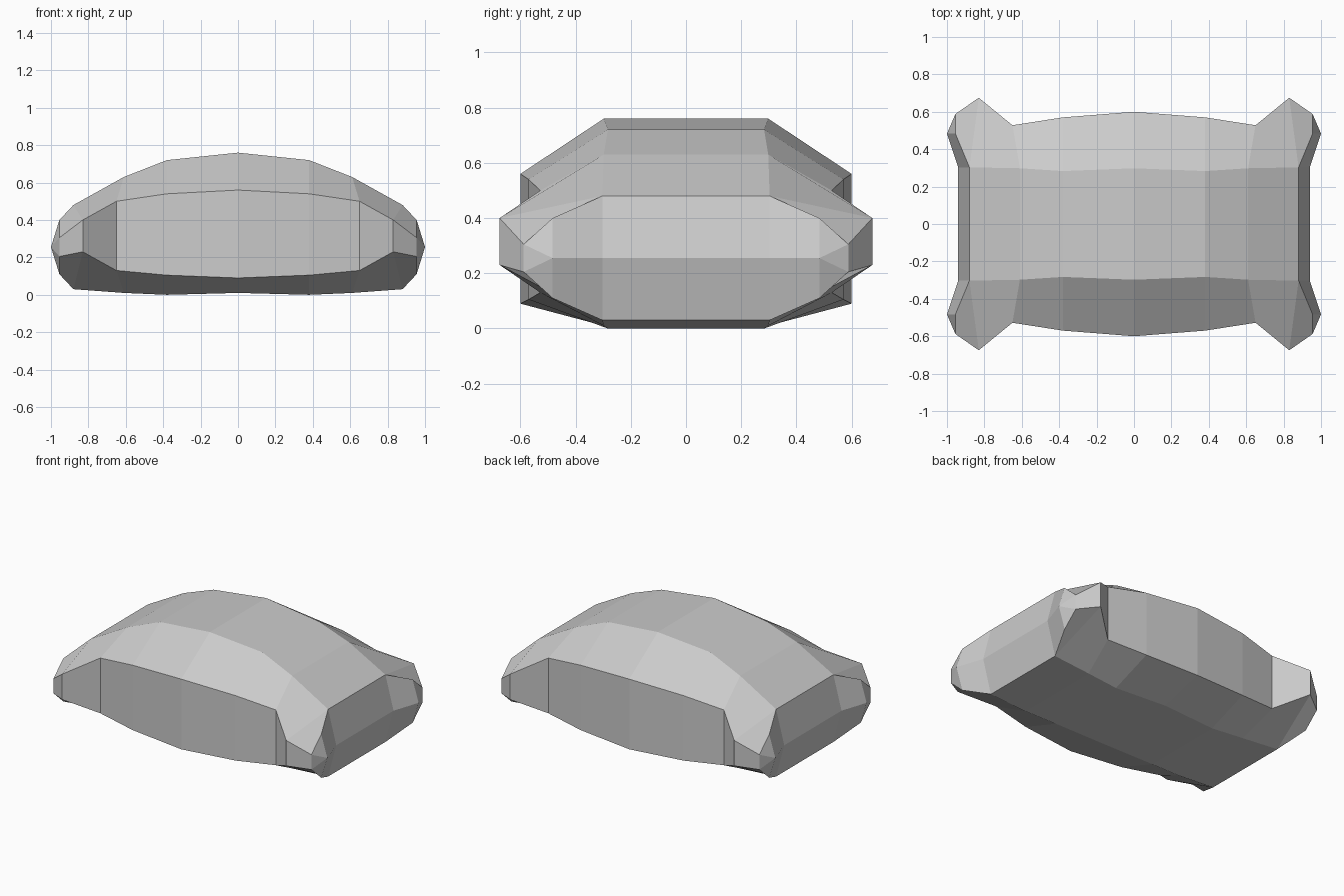
import bpy, bmesh

if "Cube" in bpy.data.objects:
    bpy.data.objects.remove(bpy.data.objects["Cube"])

# Quarter-cushion stations: inner (x, y, top z, bottom z), outer rim (x, y, top z, bottom z)
STATIONS = [
    ((0.00, 0.298, 0.76, 0.01), (0.00, 0.60, 0.56, 0.09)),
    ((0.38, 0.283, 0.72, 0.00), (0.38, 0.57, 0.54, 0.105)),
    ((0.61, 0.298, 0.63, 0.01), (0.65, 0.528, 0.50, 0.13)),
    ((0.88, 0.303, 0.48, 0.03), (0.83, 0.675, 0.40, 0.23)),
]
MID_Z = 0.255

bm = bmesh.new()


def face(*verts):
    bm.faces.new(verts)


def column(x, y, *heights):
    return [bm.verts.new((x, y, z)) for z in heights]


# Padded top, bottom and side wall, as columns of (top, bottom) vertices
centre = [column(a[0], 0, a[2], a[3]) for a, b in STATIONS]
inner = [column(*a) for a, b in STATIONS]
rim = [column(*b) for a, b in STATIONS]
for i in range(3):
    for s in (0, 1):
        face(centre[i][s], centre[i + 1][s], inner[i + 1][s], inner[i][s])
        face(inner[i][s], inner[i + 1][s], rim[i + 1][s], rim[i][s])
    face(rim[i][0], rim[i + 1][0], rim[i + 1][1], rim[i][1])

# End wall and pinched corner
end_mid = column(0.94, 0, MID_Z)[0]
wall_mid = column(0.94, 0.303, MID_Z)[0]
bulge = column(1.0, 0.483, MID_Z)[0]
shoulder = column(0.955, 0.483, 0.40, 0.11)
tip = column(0.955, 0.588, 0.305, 0.205)
for s in (0, 1):
    face(centre[3][s], end_mid, wall_mid, inner[3][s])
    face(inner[3][s], wall_mid, bulge, shoulder[s])
    face(inner[3][s], shoulder[s], tip[s], rim[3][s])
    face(bulge, tip[s], shoulder[s])
face(bulge, tip[0], tip[1])
face(rim[3][0], tip[0], tip[1], rim[3][1])

# Mirror the quarter to all four corners
for axis in ("X", "Y"):
    i = "XY".index(axis)
    copy = bmesh.ops.duplicate(bm, geom=bm.verts[:] + bm.edges[:] + bm.faces[:])
    for v in copy["geom"]:
        if isinstance(v, bmesh.types.BMVert):
            v.co[i] = -v.co[i]
    bmesh.ops.remove_doubles(bm, verts=bm.verts[:], dist=0.0005)
bmesh.ops.recalc_face_normals(bm, faces=bm.faces[:])

mesh = bpy.data.meshes.new("cushion")
bm.to_mesh(mesh)
bm.free()
cushion = bpy.data.objects.new("cushion", mesh)
bpy.context.collection.objects.link(cushion)
